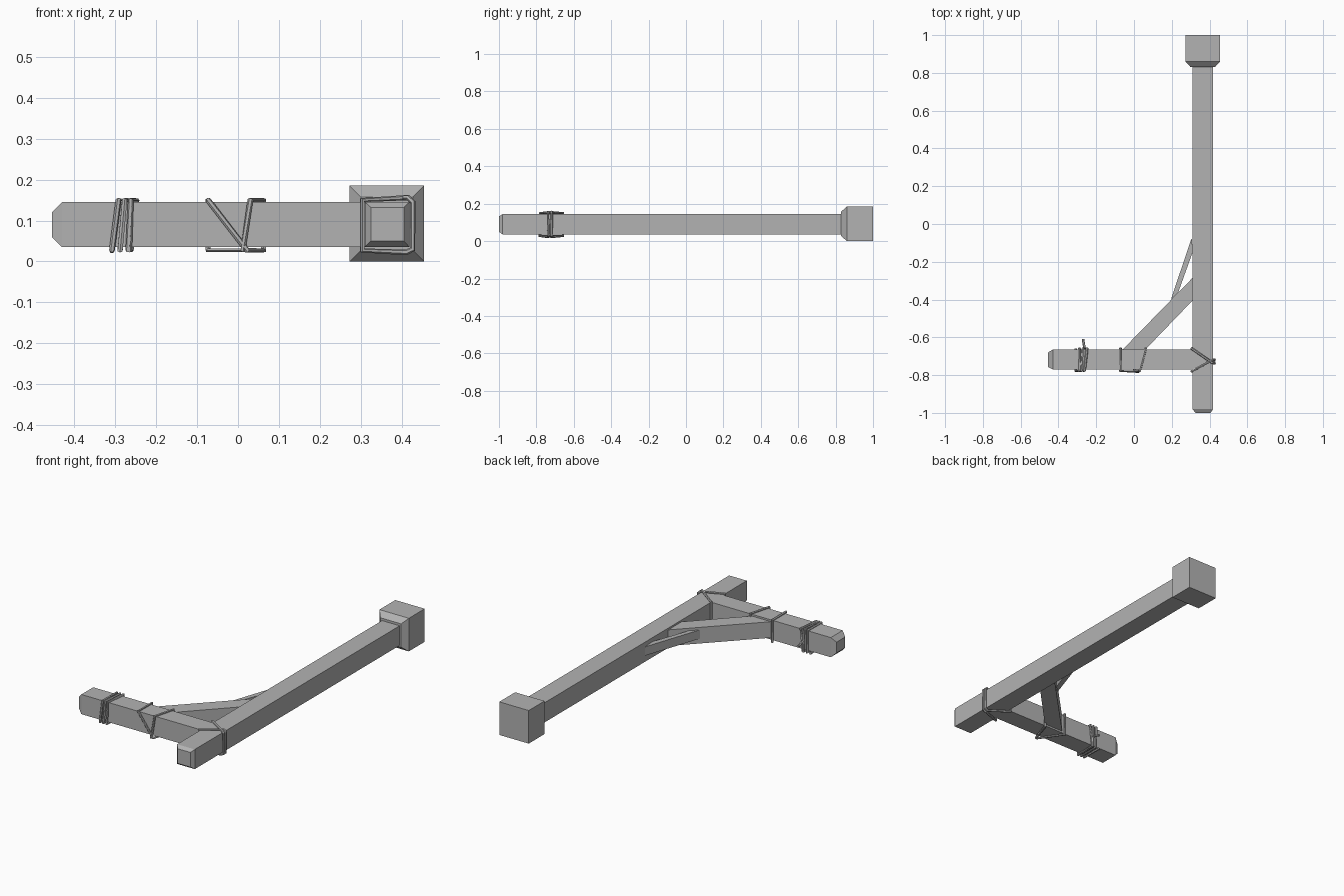
import bpy, bmesh
from mathutils import Vector

if "Cube" in bpy.data.objects:
    bpy.data.objects.remove(bpy.data.objects["Cube"])

wood = bpy.data.materials.new("weathered grey")
wood.diffuse_color = (0.45, 0.45, 0.45, 1)
wood.use_nodes = True
wood.node_tree.nodes["Principled BSDF"].inputs["Base Color"].default_value = wood.diffuse_color


def loft(name, sections):
    """Closed solid through a row of four-point sections."""
    bm = bmesh.new()
    rings = [[bm.verts.new(p) for p in s] for s in sections]
    for a, b in zip(rings, rings[1:]):
        for i in range(4):
            j = (i + 1) % 4
            bm.faces.new((a[i], a[j], b[j], b[i]))
    bm.faces.new(rings[0])
    bm.faces.new(rings[-1])
    bmesh.ops.recalc_face_normals(bm, faces=bm.faces)
    me = bpy.data.meshes.new(name)
    bm.to_mesh(me)
    bm.free()
    me.materials.append(wood)
    ob = bpy.data.objects.new(name, me)
    bpy.context.collection.objects.link(ob)
    return ob


def along_y(y, x0, x1, z0, z1):
    return [(x0, y, z0), (x1, y, z0), (x1, y, z1), (x0, y, z1)]


def along_x(x, y0, y1, z0, z1):
    return [(x, y0, z0), (x, y1, z0), (x, y1, z1), (x, y0, z1)]


def upright(outline, z0, z1):
    """Two sections: a plan outline at the bottom and the top."""
    return [[(x, y, z) for x, y in outline] for z in (z0, z1)]


def rope(name, points, closed=False, radius=0.007):
    """Round cord through the points, turned into a mesh."""
    cu = bpy.data.curves.new(name, 'CURVE')
    cu.dimensions = '3D'
    cu.bevel_depth = radius
    cu.bevel_resolution = 1
    cu.use_fill_caps = True
    sp = cu.splines.new('POLY')
    sp.points.add(len(points) - 1)
    for q, p in zip(sp.points, points):
        q.co = (*p, 1)
    sp.use_cyclic_u = closed
    cu.materials.append(wood)
    ob = bpy.data.objects.new(name, cu)
    bpy.context.collection.objects.link(ob)
    bpy.ops.object.select_all(action='DESELECT')
    ob.select_set(True)
    bpy.context.view_layer.objects.active = ob
    bpy.ops.object.convert(target='MESH')
    bpy.ops.object.shade_smooth_by_angle()


# Long post with chamfered tip
loft("post", [along_y(-1.0, 0.325, 0.405, 0.05, 0.132),
              along_y(-0.98, 0.31, 0.419, 0.035, 0.145),
              along_y(0.85, 0.31, 0.419, 0.035, 0.145)])

# Square foot with sloped shoulder
loft("foot_block", [along_y(0.83, 0.30, 0.428, 0.027, 0.158),
                    along_y(0.86, 0.273, 0.455, 0.0, 0.185),
                    along_y(1.0, 0.273, 0.455, 0.0, 0.185)])

# Cross arm with chamfered end
loft("arm", [along_x(-0.455, -0.757, -0.68, 0.06, 0.12),
             along_x(-0.43, -0.77, -0.665, 0.035, 0.145),
             along_x(0.33, -0.77, -0.665, 0.035, 0.145)])

# Diagonal brace and the thin twig growing from it
loft("brace", upright([(-0.07, -0.675), (0.05, -0.675),
                       (0.32, -0.395), (0.32, -0.275)], 0.045, 0.135))
loft("twig", upright([(0.195, -0.40), (0.235, -0.36),
                      (0.312, -0.145), (0.305, -0.075)], 0.073, 0.122))

# Cord around the outer arm: three slanted turns and a loose tail
F, B, T, L = -0.778, -0.658, 0.15, 0.027
coil = []
for i in range(3):
    x = -0.308 + 0.02 * i
    coil += [(x, B, L), (x, F, L), (x + 0.016 - 0.005 * i, F, T),
             (x + 0.018, B, T)]
coil += [(-0.262, B, L), (-0.266, F, L), (-0.262, F, T), (-0.248, B, T),
         (-0.262, B, 0.085), (-0.27, -0.61, 0.075)]
rope("end_cord", coil)

# Cord crossing over the arm where the brace meets it
rope("brace_cord", [(-0.073, B, T), (-0.073, F, T), (0.022, -0.783, L),
                    (0.062, B, L), (0.062, B, T), (0.03, F, T),
                    (0.012, -0.783, L), (-0.073, B, L)], True)

# Cord lashing the arm to the post
rope("joint_cord", [(0.304, B, L), (0.304, B, T), (0.415, -0.735, 0.156),
                    (0.427, -0.738, 0.145), (0.427, -0.735, 0.03),
                    (0.41, -0.735, 0.022), (0.304, -0.78, L),
                    (0.304, -0.78, T), (0.415, -0.72, 0.156),
                    (0.427, -0.718, 0.145), (0.427, -0.72, 0.03),
                    (0.41, -0.72, 0.022)], True)
